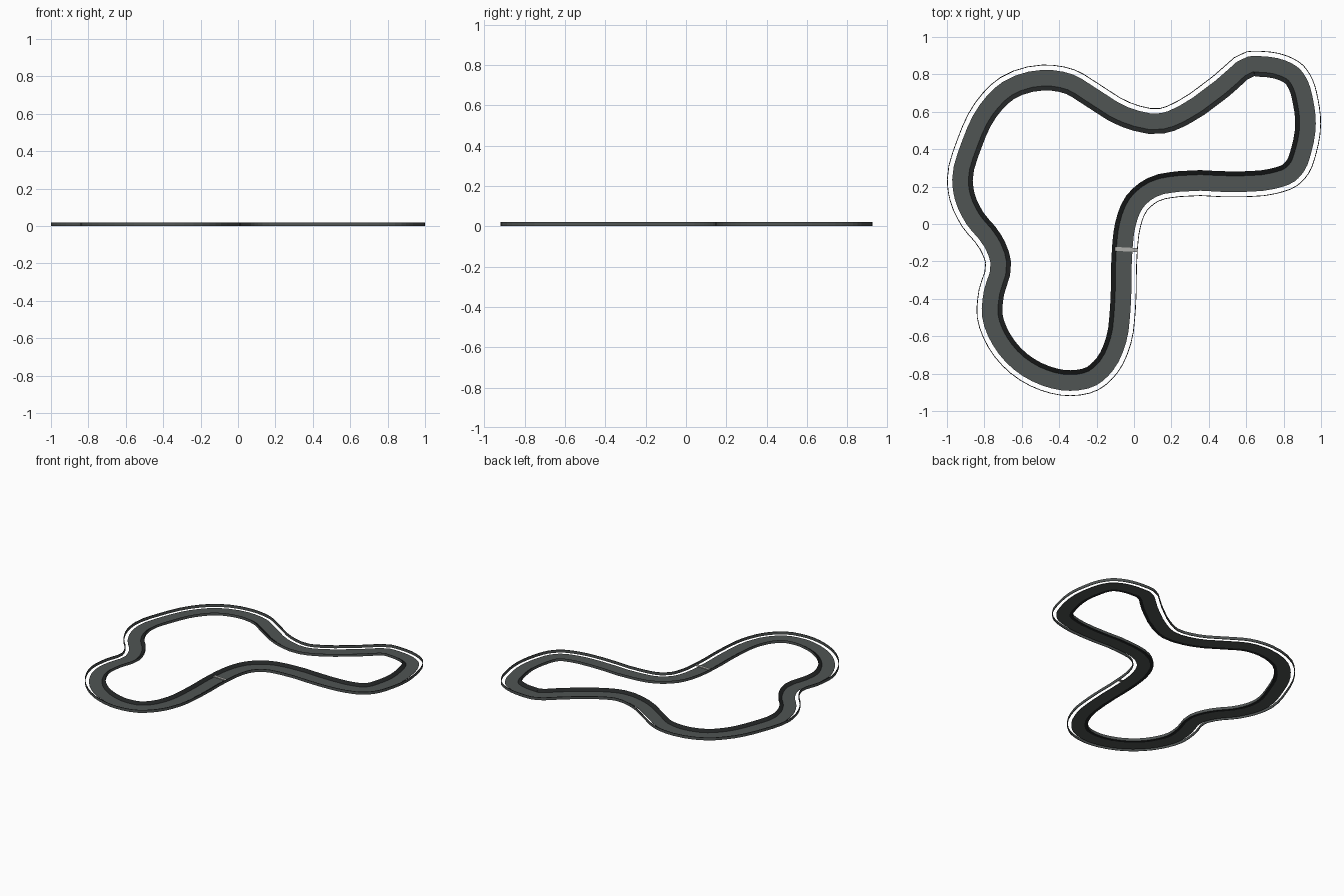
import bpy, bmesh
from mathutils import Vector

if "Cube" in bpy.data.objects:
    bpy.data.objects.remove(bpy.data.objects["Cube"])


def material(name, col):
    m = bpy.data.materials.new(name)
    m.diffuse_color = (*col, 1)
    m.use_nodes = True
    m.node_tree.nodes["Principled BSDF"].inputs["Base Color"].default_value = m.diffuse_color
    return m


ASPHALT = material("asphalt grey", (0.08, 0.09, 0.088))
DARK = material("dark kerb", (0.016, 0.018, 0.018))
PALE = material("pale line", (0.42, 0.42, 0.40))

# outer edge of the circuit, clockwise from the far left
OUTER = [(-1, .24), (-.945, .455), (-.85, .65), (-.715, .785), (-.49, .852),
         (-.315, .825), (-.18, .745), (-.02, .65), (.14, .62), (.235, .66),
         (.42, .79), (.6, .922), (.68, .925), (.82, .90), (.905, .85),
         (.955, .775), (.985, .67), (1, .535), (.975, .375), (.935, .27),
         (.875, .205), (.755, .16), (.57, .143), (.25, .145), (.13, .12),
         (.07, .07), (.035, -.02), (.02, -.135), (.01, -.45), (-.015, -.64),
         (-.09, -.80), (-.19, -.888), (-.34, -.92), (-.5, -.89), (-.66, -.80),
         (-.78, -.66), (-.84, -.5), (-.83, -.35), (-.795, -.21),
         (-.825, -.135), (-.92, -.015), (-.985, .125)]


def smooth_loop(pts, steps):
    """Closed Hermite curve with chord-length tangents."""
    p = [Vector(q) for q in pts]
    n = len(p)
    d = [(p[(i + 1) % n] - p[i]).length for i in range(n)]
    tan = []
    for i in range(n):
        a, b = d[i - 1], d[i]
        s0 = (p[i] - p[i - 1]) / a
        s1 = (p[(i + 1) % n] - p[i]) / b
        tan.append((s0 * b + s1 * a) / (a + b))
    out = []
    for i in range(n):
        j = (i + 1) % n
        for k in range(steps):
            t = k / steps
            out.append(p[i] * (2*t**3 - 3*t*t + 1) + p[j] * (3*t*t - 2*t**3)
                       + tan[i] * d[i] * (t**3 - 2*t*t + t)
                       + tan[j] * d[i] * (t**3 - t*t))
    return out


PATH = smooth_loop(OUTER, 3)
N = len(PATH)
INWARD = []
for i in range(N):
    t = (PATH[(i + 1) % N] - PATH[i - 1]).normalized()
    INWARD.append(Vector((t.y, -t.x)))
for _ in range(2):
    INWARD = [(INWARD[i - 1] + 2 * INWARD[i] + INWARD[(i + 1) % N]).normalized()
              for i in range(N)]


def finish(bm, name, mats):
    bmesh.ops.recalc_face_normals(bm, faces=bm.faces)
    me = bpy.data.meshes.new(name)
    bm.to_mesh(me)
    bm.free()
    for m in mats:
        me.materials.append(m)
    ob = bpy.data.objects.new(name, me)
    bpy.context.collection.objects.link(ob)


def sweep(name, profile, mat_ids):
    """Sweep a closed (inward offset, height) profile round the circuit."""
    bm = bmesh.new()
    rings = [[bm.verts.new((*(PATH[i] + INWARD[i] * o), z)) for o, z in profile]
             for i in range(N)]
    k = len(profile)
    for i in range(N):
        a, b = rings[i], rings[(i + 1) % N]
        for j in range(k):
            f = bm.faces.new((a[j], a[(j + 1) % k], b[(j + 1) % k], b[j]))
            f.material_index = mat_ids[j]
    finish(bm, name, [ASPHALT, DARK])


H = 0.02
# thin road surface
sweep("road", [(.028, 0), (.116, 0), (.116, .003), (.028, .003)], [0, 0, 0, 0])
# inner kerb: dark slope facing the road, grey wall facing the infield
sweep("inner_kerb", [(.114, 0), (.138, 0), (.138, H), (.114, .003)], [1, 0, 1, 1])
# thin outer barrier separated from the road by a narrow gap
sweep("outer_barrier", [(0, 0), (.004, 0), (.004, H), (0, H)], [0, 0, 1, 0])

# start line plate across road and gap
bm = bmesh.new()
corners = [(-.108, -.122), (-.108, -.143), (.019, -.150), (.019, -.129)]
lo = [bm.verts.new((x, y, .0025)) for x, y in corners]
hi = [bm.verts.new((x, y, .008)) for x, y in corners]
bm.faces.new(lo)
bm.faces.new(hi)
for i in range(4):
    j = (i + 1) % 4
    bm.faces.new((lo[i], lo[j], hi[j], hi[i]))
finish(bm, "start_line", [PALE])
